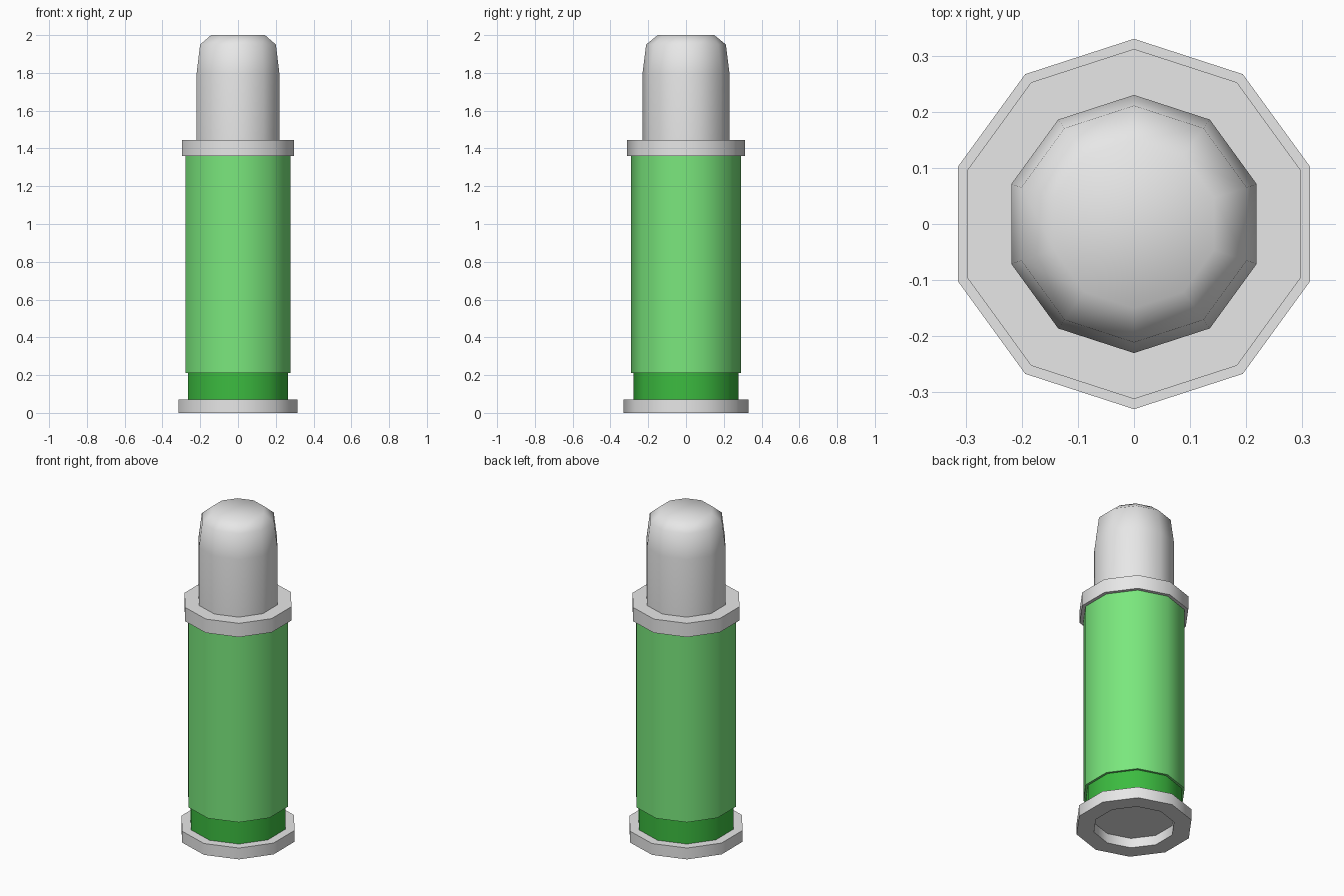
import bpy, bmesh, math

if "Cube" in bpy.data.objects:
    bpy.data.objects.remove(bpy.data.objects["Cube"])

SIDES = 10


def material(name, colour):
    m = bpy.data.materials.new(name)
    m.diffuse_color = (*colour, 1)
    m.use_nodes = True
    m.node_tree.nodes["Principled BSDF"].inputs["Base Color"].default_value = m.diffuse_color
    return m


def lathe(name, profile, mat, cap_start=False, cap_end=False, angle=40):
    """Spin (radius, z) points into a ten-sided shell with a corner on the y axis."""
    bm = bmesh.new()
    rings = []
    for r, z in profile:
        rings.append([bm.verts.new((r * math.cos(a), r * math.sin(a), z))
                      for a in (math.pi / 2 + 2 * math.pi * i / SIDES for i in range(SIDES))])
    for lo, hi in zip(rings, rings[1:]):
        for i in range(SIDES):
            j = (i + 1) % SIDES
            bm.faces.new((lo[i], lo[j], hi[j], hi[i]))
    if cap_start:
        bm.faces.new(rings[0][::-1])
    if cap_end:
        bm.faces.new(rings[-1])
    mesh = bpy.data.meshes.new(name)
    bm.to_mesh(mesh)
    bm.free()
    mesh.materials.append(mat)
    ob = bpy.data.objects.new(name, mesh)
    bpy.context.collection.objects.link(ob)
    bpy.ops.object.select_all(action='DESELECT')
    ob.select_set(True)
    bpy.context.view_layer.objects.active = ob
    bpy.ops.object.shade_smooth_by_angle(angle=math.radians(angle))
    return ob


grey = material("light grey", (0.8, 0.8, 0.8))
green = material("light green", (0.195, 0.80, 0.205))
dark = material("dark green", (0.045, 0.50, 0.051))

# Base flange with a recess underneath
lathe("base_flange", [(0.23, 0.06), (0.23, 0), (0.33, 0), (0.33, 0.07), (0.277, 0.07)],
      grey, cap_start=True)
# Narrow groove above the flange
lathe("groove", [(0.277, 0.07), (0.277, 0.21)], dark)
# Long body
lathe("body", [(0.277, 0.21), (0.291, 0.21), (0.291, 1.36)], green)
# Collar at the top of the body
lathe("collar", [(0.291, 1.36), (0.312, 1.36), (0.312, 1.445), (0.23, 1.445)], grey)
# Rounded tip
lathe("tip", [(0.23, 1.445), (0.23, 1.80), (0.211, 1.95), (0.15, 2.0)],
      grey, cap_end=True, angle=60)
